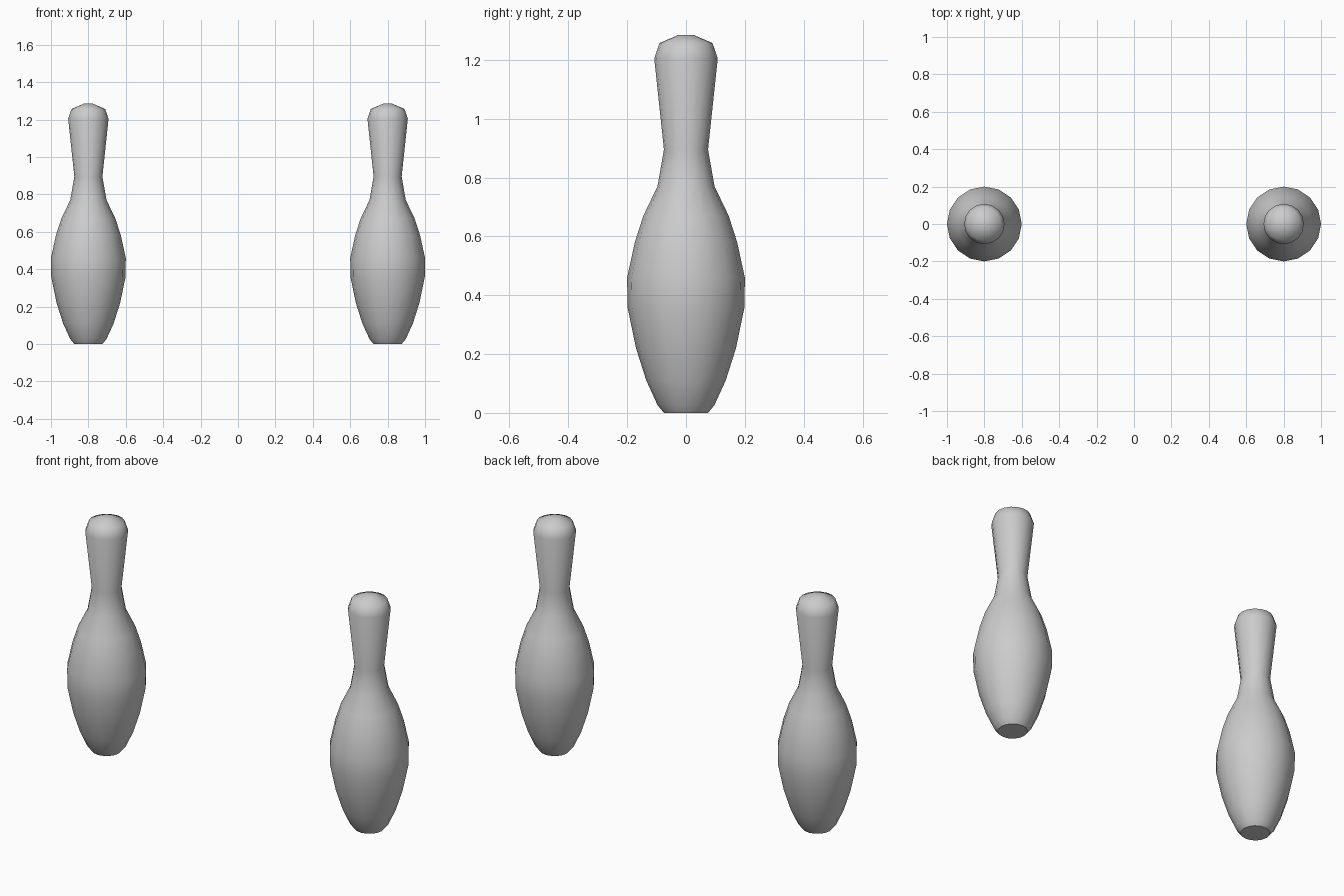
import bpy, bmesh, math

if "Cube" in bpy.data.objects:
    bpy.data.objects.remove(bpy.data.objects["Cube"])

SIDES = 16
# Half outline of a pin: (radius, height)
PROFILE = [(0.075, 0.0), (0.097, 0.027), (0.135, 0.11), (0.17, 0.22),
           (0.199, 0.36), (0.2, 0.46), (0.174, 0.58), (0.145, 0.67),
           (0.097, 0.77), (0.075, 0.895), (0.108, 1.205), (0.09, 1.257),
           (0.025, 1.285)]


def make_pin(name, x):
    bm = bmesh.new()
    rings = []
    for r, z in PROFILE:
        rings.append([bm.verts.new((r * math.cos(2 * math.pi * i / SIDES),
                                    r * math.sin(2 * math.pi * i / SIDES), z))
                      for i in range(SIDES)])
    # Lathed wall
    for low, high in zip(rings, rings[1:]):
        for i in range(SIDES):
            j = (i + 1) % SIDES
            bm.faces.new((low[i], low[j], high[j], high[i]))
    # Flat base and crown
    bm.faces.new(rings[0][::-1])
    bm.faces.new(rings[-1])
    mesh = bpy.data.meshes.new(name)
    bm.to_mesh(mesh)
    bm.free()
    pin = bpy.data.objects.new(name, mesh)
    pin.location.x = x
    bpy.context.collection.objects.link(pin)
    # Smooth body, crisp base edge
    bpy.ops.object.select_all(action='DESELECT')
    pin.select_set(True)
    bpy.context.view_layer.objects.active = pin
    bpy.ops.object.shade_smooth_by_angle(angle=math.radians(48))


make_pin("left_pin", -0.8)
make_pin("right_pin", 0.8)
